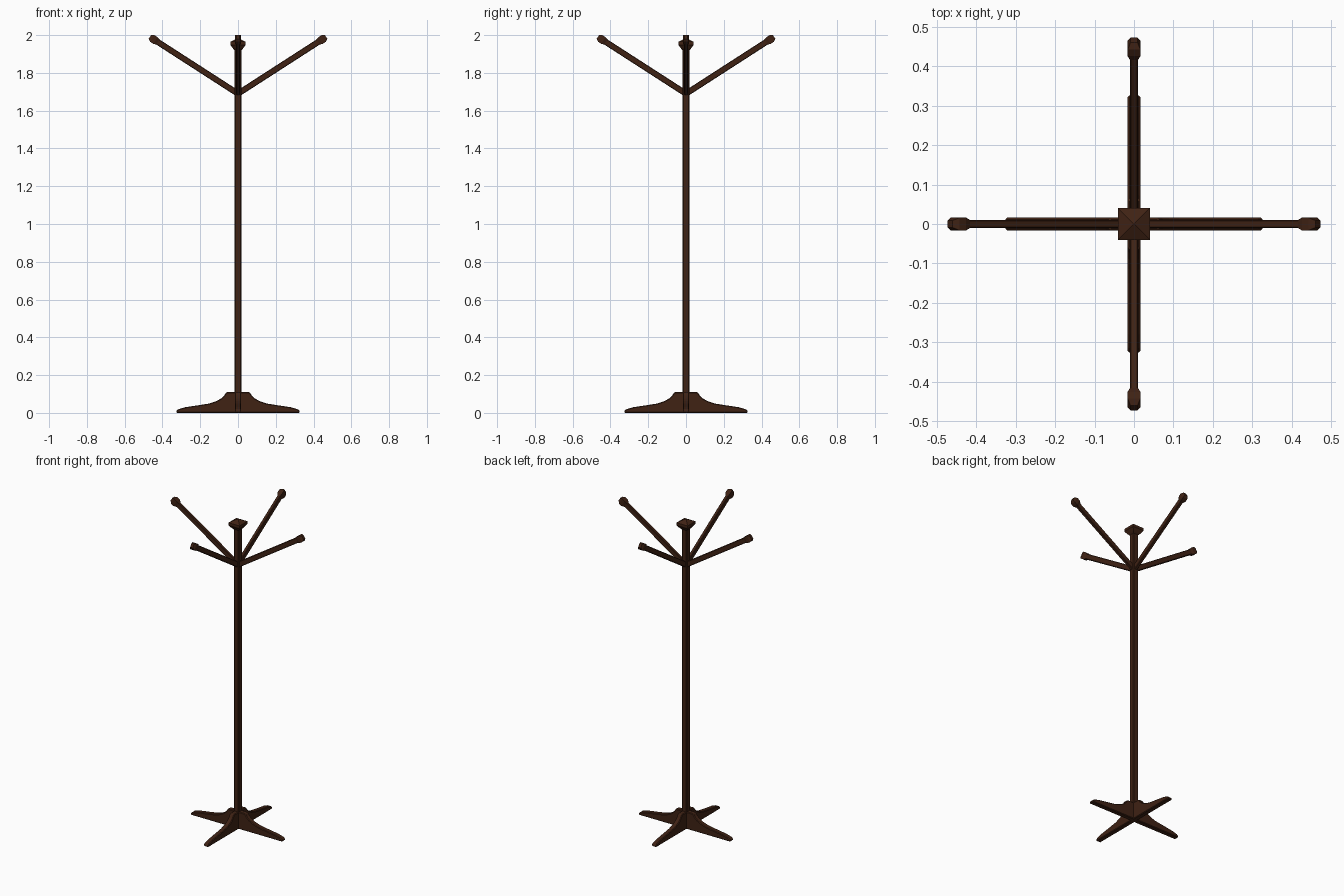
import bpy, bmesh, math
from mathutils import Matrix

if "Cube" in bpy.data.objects:
    bpy.data.objects.remove(bpy.data.objects["Cube"])

wood = bpy.data.materials.new("dark_wood")
wood.diffuse_color = (0.05, 0.016, 0.007, 1)
wood.use_nodes = True
wood.node_tree.nodes["Principled BSDF"].inputs["Base Color"].default_value = wood.diffuse_color


def finish(name, bm, matrix, bevel=0):
    bmesh.ops.recalc_face_normals(bm, faces=bm.faces)
    mesh = bpy.data.meshes.new(name)
    bm.to_mesh(mesh)
    bm.free()
    mesh.materials.append(wood)
    obj = bpy.data.objects.new(name, mesh)
    obj.matrix_world = matrix
    bpy.context.collection.objects.link(obj)
    if bevel:
        mod = obj.modifiers.new("chamfer", 'BEVEL')
        mod.width = bevel
        mod.segments = 1
        mod.limit_method = 'ANGLE'
        mod.angle_limit = math.radians(50)


def loft(name, sections, matrix=Matrix(), bevel=0):
    """Stack rectangles given as (half x, half y, z)."""
    bm = bmesh.new()
    rings = [[bm.verts.new((sx * hx, sy * hy, z))
              for sx, sy in ((-1, -1), (1, -1), (1, 1), (-1, 1))]
             for hx, hy, z in sections]
    for a, b in zip(rings, rings[1:]):
        for i in range(4):
            j = (i + 1) % 4
            bm.faces.new((a[i], a[j], b[j], b[i]))
    bm.faces.new(rings[0][::-1])
    bm.faces.new(rings[-1])
    finish(name, bm, matrix, bevel)


def foot_pair(name, matrix):
    """Curved foot profile, mirrored across the pole and extruded."""
    half = [(0.325, 0), (0.327, 0.010), (0.315, 0.020), (0.28, 0.030),
            (0.20, 0.042), (0.15, 0.050), (0.115, 0.062), (0.09, 0.076),
            (0.073, 0.092), (0.062, 0.110)]
    outline = half + [(-x, z) for x, z in reversed(half)]
    bm = bmesh.new()
    face = bm.faces.new([bm.verts.new((x, -0.016, z)) for x, z in outline])
    ext = bmesh.ops.extrude_face_region(bm, geom=[face])
    verts = [v for v in ext["geom"] if isinstance(v, bmesh.types.BMVert)]
    bmesh.ops.translate(bm, verts=verts, vec=(0, 0.032, 0))
    finish(name, bm, matrix, 0.004)


# Pole and its pyramid cap
loft("pole", [(0.018, 0.018, 0), (0.018, 0.018, 1.94)], bevel=0.004)
loft("pole_cap", [(0.018, 0.018, 1.92), (0.026, 0.026, 1.928),
                  (0.040, 0.040, 1.948), (0.040, 0.040, 1.965),
                  (0.001, 0.001, 1.985)])

# Crossed feet
for k in range(2):
    foot_pair(f"foot_pair_{k + 1}", Matrix.Rotation(k * math.pi / 2, 4, 'Z'))

# Four rising arms with flared end knobs
for k in range(4):
    m = (Matrix.Translation((0, 0, 1.69))
         @ Matrix.Rotation(k * math.pi / 2, 4, 'Z')
         @ Matrix.Rotation(math.radians(57.2), 4, 'Y'))
    loft(f"arm_{k + 1}", [(0.016, 0.010, 0), (0.016, 0.010, 0.52)], m, 0.003)
    loft(f"arm_knob_{k + 1}", [(0.016, 0.010, 0.505), (0.021, 0.016, 0.520),
                               (0.021, 0.016, 0.540), (0.012, 0.009, 0.555)], m)
